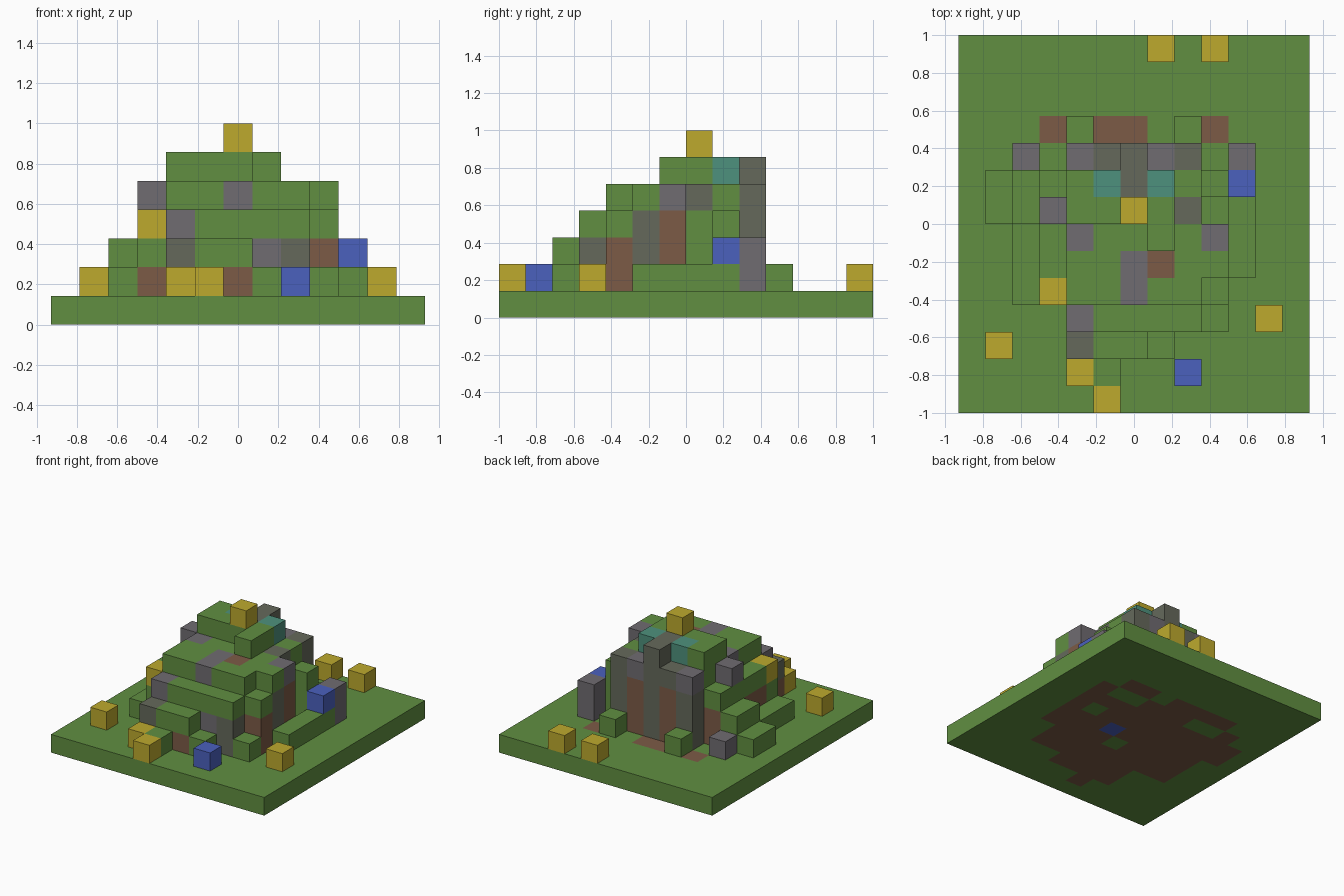
import bpy
import bmesh
from mathutils import Vector

cube = bpy.data.objects.get("Cube")
if cube:
    bpy.data.objects.remove(cube, do_unlink=True)

UNIT = 1 / 7                       # edge of one block
ORIGIN = Vector((-6.5, -7, 0))     # corner of the block grid

COLOURS = {
    "grass": (0.119, 0.275, 0.053),
    "earth": (0.202, 0.105, 0.061),
    "granite": (0.162, 0.150, 0.165),
    "mossy": (0.130, 0.141, 0.105),
    "gold": (0.510, 0.400, 0.027),
    "blue": (0.070, 0.119, 0.515),
    "teal": (0.076, 0.283, 0.205),
}
SLOT = {name: n for n, name in enumerate(COLOURS)}
materials = []
for name, rgb in COLOURS.items():
    mat = bpy.data.materials.new(name)
    mat.use_nodes = True
    mat.diffuse_color = (*rgb, 1)
    mat.node_tree.nodes["Principled BSDF"].inputs["Base Color"].default_value = (*rgb, 1)
    materials.append(mat)

blocks = {}                        # grid cell -> (part, colour)


def span(r):
    return range(r[0], r[1] + 1) if isinstance(r, tuple) else (r,)


def fill(part, colour, x, y, z):
    """Fill a run of blocks; a later run replaces an earlier one."""
    for i in span(x):
        for j in span(y):
            for k in span(z):
                blocks[i, j, k] = (part, colour)


# Core of the hill with its grassy upper terrace
fill("hill_core", "earth", (4, 8), (4, 8), (1, 3))
fill("hill_core", "grass", 8, (7, 8), (1, 3))
fill("upper_terrace", "grass", (4, 8), (4, 8), 4)
fill("upper_terrace", "granite", 6, (4, 5), 4)
fill("upper_terrace", "granite", 4, 6, 4)
fill("upper_terrace", "earth", 7, 5, 4)
fill("upper_terrace", "mossy", 8, 7, 4)

# Summit
fill("summit", "grass", (4, 7), (7, 8), 5)
fill("summit", "grass", 7, 6, 5)
fill("summit", "mossy", 6, 8, 5)
for x in (5, 7):
    fill("summit_teal_blocks", "teal", x, 8, 5)
fill("summit_marker", "gold", 6, 7, 6)

# Rear cliff
fill("rear_cliff", "mossy", (4, 8), 9, (1, 4))
for x in (5, 7):
    fill("rear_cliff", "earth", x, 9, (1, 3))
for x in (4, 7):
    fill("rear_cliff", "granite", x, 9, 4)
fill("rear_cliff", "mossy", 6, 9, 5)

# Front terraces, stepping down
fill("front_terrace", "earth", (4, 8), 3, (1, 2))
fill("front_terrace", "grass", (5, 8), 3, 3)
fill("front_terrace", "granite", 4, 3, 3)
fill("front_terrace", "granite", 7, 3, (1, 2))
fill("front_terrace", "mossy", 8, 3, (1, 2))
fill("front_step", "earth", (4, 6), 2, 1)
fill("front_step", "grass", (5, 6), 2, 2)
fill("front_step", "mossy", 4, 2, 2)
fill("front_step", "grass", 7, 2, 1)
fill("front_step", "grass", 5, 1, 1)

# Flank on the -x side
fill("right_flank", "earth", 3, (4, 8), (1, 2))
fill("right_flank", "grass", 3, (5, 8), 3)
fill("right_flank", "granite", 3, 7, 4)
fill("right_flank", "grass", 3, 4, 2)
fill("right_flank", "gold", 3, 4, 3)
fill("right_bank", "grass", 2, (4, 6), 1)
fill("right_bank", "grass", 2, (7, 8), (1, 2))
fill("right_bank", "grass", 1, (7, 8), 1)
fill("right_rear_stone", "granite", 2, 9, 1)

# Flank on the +x side
fill("left_flank", "earth", 9, 4, (1, 2))
fill("left_flank", "grass", 9, 4, 3)
fill("left_flank", "mossy", 9, 5, (1, 3))
fill("left_flank", "grass", 9, 5, 4)
fill("left_flank", "earth", 9, 6, (1, 3))
fill("left_flank", "granite", 9, 6, 4)
fill("left_flank", "grass", 9, 8, (1, 3))
fill("left_flank", "grass", 9, 3, 1)
fill("left_bank", "grass", 10, (5, 8), 1)
fill("left_bank_blue_block", "blue", 10, 8, 2)
fill("left_rear_stone", "granite", 10, 9, (1, 2))

# Low mounds behind the cliff
for x in (4, 8):
    fill("rear_mounds", "grass", x, 10, 1)

# Base slab: earth under the hill, grass elsewhere
covered = [(i, j) for i, j, k in blocks if k == 1]
fill("base", "grass", (0, 12), (0, 13), 0)
for i, j in covered:
    fill("base", "earth", i, j, 0)
for x in (3, 5, 6, 9):
    fill("base", "earth", x, 10, 0)
for x, y in ((4, 9), (8, 9), (6, 5)):
    fill("base", "grass", x, y, 0)
fill("base", "blue", 7, 6, 0)

# Loose blocks on the lawn
for x, y in ((7, 13), (9, 13), (11, 3), (1, 2), (4, 1), (5, 0)):
    fill("loose_gold_blocks", "gold", x, y, 1)
fill("loose_blue_block", "blue", 8, 1, 1)


def exposed_faces(bm, cell, colour):
    """Add the sides of a block that no neighbour hides."""
    centre = (Vector(cell) + ORIGIN + Vector((0.5, 0.5, 0.5))) * UNIT
    for axis in range(3):
        for sign in (-1, 1):
            normal = Vector((0, 0, 0))
            normal[axis] = sign
            if tuple(int(a + b) for a, b in zip(cell, normal)) in blocks:
                continue
            u = Vector((0, 0, 0))
            u[(axis + 1) % 3] = 1
            v = normal.cross(u)
            corners = (-u - v, u - v, u + v, v - u)
            face = bm.faces.new([bm.verts.new(centre + (normal + c) * UNIT / 2)
                                 for c in corners])
            face.material_index = SLOT[colour]


# One object per part
for part in dict.fromkeys(p for p, c in blocks.values()):
    bm = bmesh.new()
    for cell, (owner, colour) in blocks.items():
        if owner == part:
            exposed_faces(bm, cell, colour)
    bmesh.ops.remove_doubles(bm, verts=bm.verts, dist=0.001)
    mesh = bpy.data.meshes.new(part)
    bm.to_mesh(mesh)
    bm.free()
    for mat in materials:
        mesh.materials.append(mat)
    bpy.context.collection.objects.link(bpy.data.objects.new(part, mesh))
